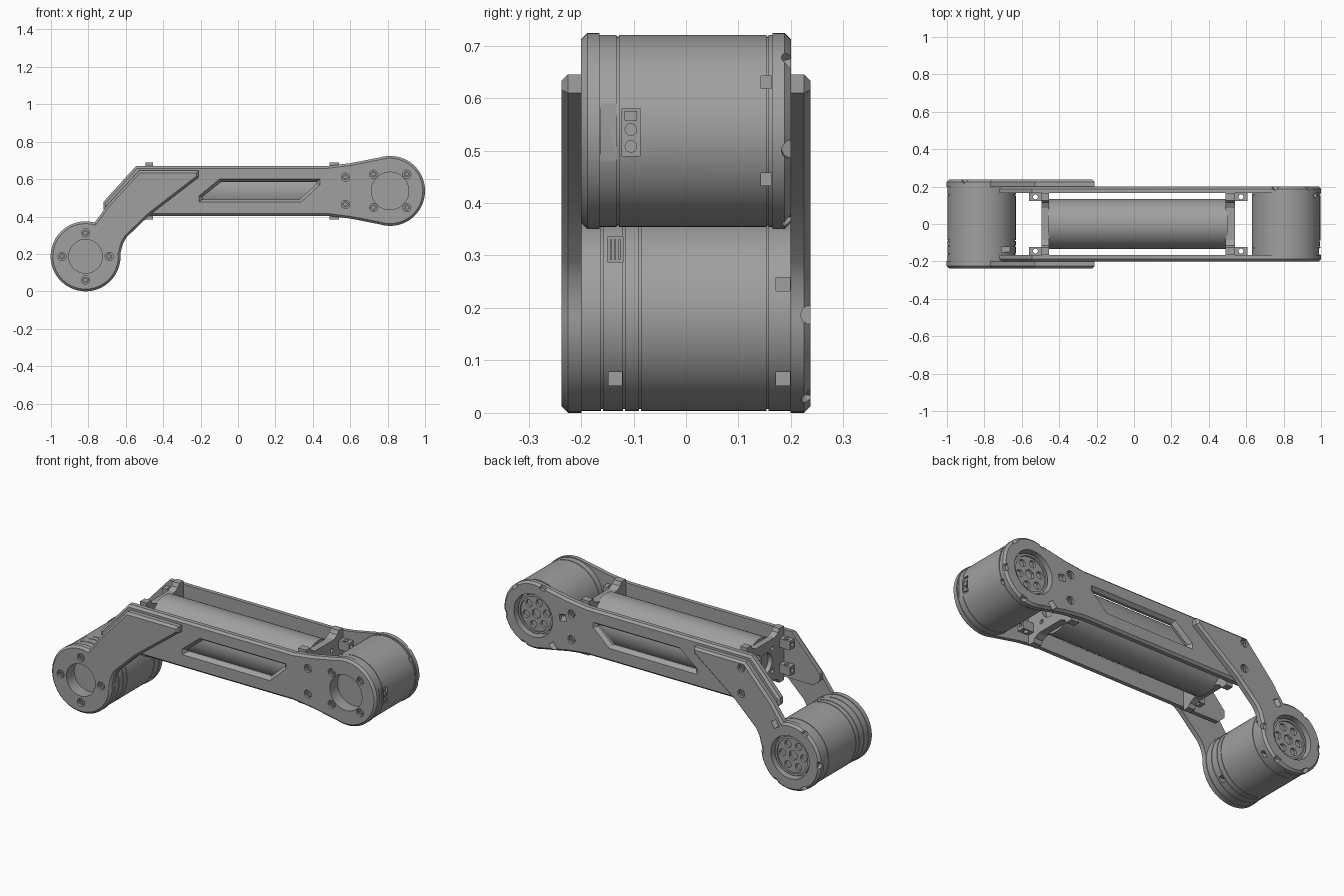
import bpy, bmesh
from math import sin, cos, pi, radians, sqrt
from mathutils import Vector

if "Cube" in bpy.data.objects:
    bpy.data.objects.remove(bpy.data.objects["Cube"])

grey = bpy.data.materials.new("machined grey")
grey.use_nodes = True
tone = (0.35, 0.35, 0.35, 1)
grey.diffuse_color = tone
grey.node_tree.nodes["Principled BSDF"].inputs["Base Color"].default_value = tone
parts = []


def finish(name, bm, keep=True):
    bmesh.ops.recalc_face_normals(bm, faces=bm.faces)
    mesh = bpy.data.meshes.new(name)
    bm.to_mesh(mesh)
    bm.free()
    mesh.materials.append(grey)
    obj = bpy.data.objects.new(name, mesh)
    bpy.context.collection.objects.link(obj)
    if keep:
        parts.append(obj)
    else:
        obj.hide_render = True
    return obj


def loft(name, rings, keep=True, chamfer=0):
    """Skin closed rings in order and cap both ends; chamfer the last cap."""
    bm = bmesh.new()
    loops = [[bm.verts.new(p) for p in ring] for ring in rings]
    n = len(loops[0])
    for a, b in zip(loops, loops[1:]):
        for i in range(n):
            j = (i + 1) % n
            bm.faces.new((a[i], a[j], b[j], b[i]))
    bm.faces.new(loops[0])
    cap = bm.faces.new(loops[-1])
    if chamfer:
        bmesh.ops.recalc_face_normals(bm, faces=bm.faces)
        bmesh.ops.bevel(bm, geom=list(cap.edges), offset=chamfer, segments=1,
                        affect='EDGES', profile=0.5)
    return finish(name, bm, keep)


def plate(name, outline, y_in, y_out, chamfer=0, keep=True):
    return loft(name, [[(x, y, z) for x, z in outline] for y in (y_in, y_out)],
                keep, chamfer)


def box(name, lo, hi, keep=True):
    corners = [(lo[0], lo[2]), (hi[0], lo[2]), (hi[0], hi[2]), (lo[0], hi[2])]
    return plate(name, corners, lo[1], hi[1], keep=keep)


def lathe(name, x, z, profile, keep=True, n=64):
    """Turn (radius, y) points about an axis parallel to y."""
    return loft(name, [[(x + r * cos(2 * pi * i / n), y, z + r * sin(2 * pi * i / n))
                        for i in range(n)] for r, y in profile], keep)


def rod(name, centre, axis, radius, length, keep=True, n=32):
    bm = bmesh.new()
    turn = Vector((0, 0, 1)).rotation_difference(Vector(axis)).to_matrix().to_4x4()
    turn.translation = centre
    bmesh.ops.create_cone(bm, cap_ends=True, segments=n, radius1=radius,
                          radius2=radius, depth=length, matrix=turn)
    return finish(name, bm, keep)


def cut(targets, tools):
    for obj in targets:
        bpy.context.view_layer.objects.active = obj
        for tool in tools:
            mod = obj.modifiers.new("cut", 'BOOLEAN')
            mod.operation, mod.solver, mod.object = 'DIFFERENCE', 'EXACT', tool
            bpy.ops.object.modifier_apply(modifier=mod.name)
    for tool in tools:
        bpy.data.objects.remove(tool)


def arc(x, z, r, start, end, n=48):
    angles = [radians(start + (end - start) * i / n) for i in range(n + 1)]
    return [(x + r * cos(a), z + r * sin(a)) for a in angles]


def screw(target, x, z, y, side):
    """Counterbored socket screw in a plate face at y."""
    cut([target], [rod("bore", (x, y, z), (0, 1, 0), 0.022, 0.036, False, 24)])
    lathe("screw", x, z, [(0.016, y - side * 0.025), (0.016, y - side * 0.006),
                          (0.008, y - side * 0.006), (0.008, y - side * 0.015)], n=20)


low_x, low_z, top_x, top_z, rim = -0.815, 0.187, 0.813, 0.537, 0.187

# Long arm plates, with chamfered slanted windows
arm_line = ([(-0.72, 0.44), (-0.68, 0.404), (0.48, 0.404), (0.6, 0.389)]
            + arc(top_x, top_z, rim, -107, 107)
            + [(0.6, 0.685), (0.48, 0.67), (-0.545, 0.67), (-0.72, 0.478)])
window = [(-0.19, 0.492), (0.33, 0.492), (0.42, 0.575), (0.42, 0.585), (-0.09, 0.585),
          (-0.19, 0.505)]
flared = [(-0.21, 0.478), (0.34, 0.478), (0.44, 0.57), (0.44, 0.6), (-0.1, 0.6),
          (-0.21, 0.51)]
# Bent lower links
link_line = (arc(low_x, low_z, rim, 75, 365)
             + [(-0.615, 0.255), (-0.595, 0.29), (-0.47, 0.41), (-0.21, 0.61),
                (-0.21, 0.645), (-0.53, 0.645), (-0.7, 0.46), (-0.735, 0.41)])

arms, links = {}, {}
for side, label in ((-1, "front"), (1, "back")):
    arm = plate(label + "_arm_plate", arm_line, side * 0.165, side * 0.2, 0.012)
    hole = loft("window", [[(x, side * y, z) for x, z in line] for y, line in
                           ((0.15, window), (0.18, window), (0.201, flared))], False)
    cut([arm], [hole])
    arms[side] = arm
    links[side] = plate(label + "_link", link_line, side * 0.199, side * 0.237, 0.012)
    for z in (0.61, 0.465):
        screw(arm, 0.575, z, side * 0.2, side)
        if side > 0:
            screw(links[side], -0.51, z, side * 0.237, side)


def motor(name, x, z, plates, half, face, opening, phase, seams):
    # Drum with shallow seam grooves
    r = 0.183
    profile = [(r, -half)]
    for y in seams:
        profile += [(r, y - 0.002), (r - 0.003, y - 0.002),
                    (r - 0.003, y + 0.002), (r, y + 0.002)]
    drum = lathe(name + "_motor", x, z, profile + [(r, half)], n=96)
    # Front opening and screws
    cut([plates[-1], drum], [rod("opening", (x, -face, z), (0, 1, 0), opening, 0.14,
                                 False, 64)])
    for i in range(4):
        a = phase + i * pi / 2
        screw(plates[-1], x + 0.126 * cos(a), z + 0.126 * sin(a), -face, -1)
    # Back opening with drilled hub
    cut([plates[1], drum], [rod("opening", (x, face, z), (0, 1, 0), 0.12, 0.1,
                                False, 64)])
    hub = lathe(name + "_hub", x, z, [(0.108, face - 0.06), (0.108, face - 0.02),
                                      (0.096, face - 0.02), (0.096, face - 0.028)])
    drills = [rod("drill", (x, face - 0.028, z), (0, 1, 0), 0.028, 0.03, False, 6)]
    for i in range(6):
        a = phase + i * pi / 3
        drills.append(rod("drill", (x + 0.066 * cos(a), face - 0.028, z + 0.066 * sin(a)),
                          (0, 1, 0), 0.02, 0.03, False, 20))
    cut([hub], drills)
    # Rim notches
    notches = []
    for i in range(6):
        d = Vector((cos(i * pi / 3 - phase / 4), 0, sin(i * pi / 3 - phase / 4)))
        notches.append(rod("notch", Vector((x, face, z)) + d * rim, d, 0.018, 0.04,
                           False, 20))
    cut([plates[1]], notches)
    return drum


top_drum = motor("upper", top_x, top_z, arms, 0.166, 0.2, 0.1, pi / 4, (-0.13, 0.155))
low_drum = motor("lower", low_x, low_z, links, 0.2, 0.237, 0.09, 0,
                 (-0.16, -0.118, -0.088, 0.155))


def port(drum, x, z, y0, y1, z0, z1, deep=0.02):
    """Rectangular pocket on the right-hand side of a drum."""
    reach = max(abs(z0 - z), abs(z1 - z))
    surface = x + sqrt(0.183 ** 2 - reach ** 2)
    cut([drum], [box("pocket", (surface - deep, y0, z0), (x + 0.2, y1, z1), False)])
    return surface


for z in (0.63, 0.445):
    port(top_drum, top_x, top_z, 0.143, 0.163, z - 0.012, z + 0.012)
for y, z in ((0.185, 0.245), (0.185, 0.065), (-0.135, 0.065)):
    port(low_drum, low_x, low_z, y - 0.013, y + 0.013, z - 0.013, z + 0.013)
port(top_drum, top_x, top_z, -0.162, -0.132, 0.482, 0.59, 0)
edge = port(top_drum, top_x, top_z, -0.122, -0.088, 0.49, 0.58)
for z in (0.508, 0.54):
    rod("port_pin", (edge - 0.01, -0.105, z), (1, 0, 0), 0.012, 0.03, n=20)
box("port_latch", (edge - 0.03, -0.117, 0.557), (edge - 0.004, -0.093, 0.575))
edge = port(low_drum, low_x, low_z, -0.15, -0.12, 0.288, 0.335)
for y in (-0.143, -0.135, -0.127):
    box("connector_rib", (edge - 0.03, y - 0.002, 0.292), (edge, y + 0.002, 0.33))

# Central tube held by two eared brackets
rod("central_tube", (0.02, 0, top_z), (1, 0, 0), 0.134, 0.96, n=96)
half = [(0.165, 0.69), (0.125, 0.69), (0.115, 0.67), (0.085, 0.655)]
upper = half + [(-y, z) for y, z in reversed(half)]
outline = upper + [(y, 2 * top_z - z) for y, z in reversed(upper)]
for label, x0, x1, out in (("left", -0.455, -0.495, -1), ("right", 0.49, 0.54, 1)):
    bracket = loft(label + "_bracket", [[(x, y, z) for y, z in outline] for x in (x0, x1)])
    tools = [rod("bore", (x1, 0, top_z), (1, 0, 0), 0.06, 0.05, False)]
    for i in range(4):
        a = pi / 4 + i * pi / 2
        tools.append(rod("bore", (x1, 0.09 * cos(a), top_z + 0.09 * sin(a)), (1, 0, 0),
                         0.012, 0.03, False, 16))
    cut([bracket], tools)
    # Drilled mounting lugs
    for y in (-0.145, 0.145):
        for z in (0.61, 0.465):
            xm = x1 + out * 0.032
            lug = box(label + "_lug", (xm - 0.034, y - 0.021, z - 0.025),
                      (xm + 0.034, y + 0.021, z + 0.025))
            cut([lug], [rod("bore", (xm, y, z), (0, 0, 1), 0.013, 0.1, False, 20),
                        rod("bore", (xm + out * 0.03, y, z), (1, 0, 0), 0.011, 0.03,
                            False, 20)])

# Smooth curved surfaces, keep machined edges crisp
bpy.ops.object.select_all(action='DESELECT')
for obj in parts:
    obj.select_set(True)
bpy.context.view_layer.objects.active = parts[0]
bpy.ops.object.shade_smooth_by_angle(angle=radians(25))
